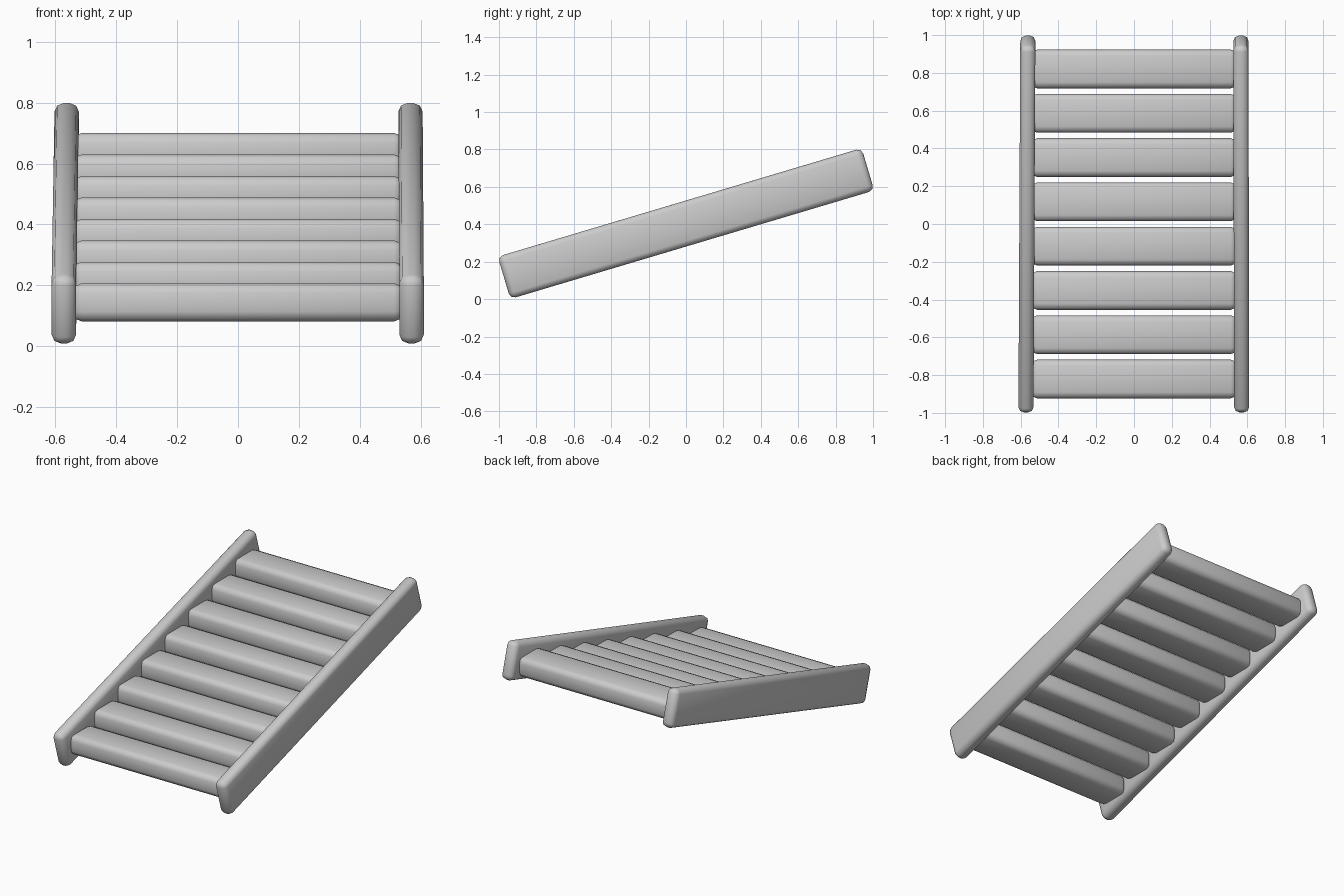
import bpy
import math

cube = bpy.data.objects.get("Cube")
if cube:
    bpy.data.objects.remove(cube, do_unlink=True)

grey = bpy.data.materials.new("plain_grey")
grey.use_nodes = True
COLOUR = (0.6, 0.6, 0.6, 1)
grey.diffuse_color = COLOUR
grey.node_tree.nodes["Principled BSDF"].inputs["Base Color"].default_value = COLOUR


def board(name, size, location, rotation, bevel):
    """Soft-edged box with smooth shading."""
    bpy.ops.mesh.primitive_cube_add(size=1, location=location, rotation=rotation)
    obj = bpy.context.object
    obj.name = name
    obj.scale = size
    bpy.ops.object.transform_apply(location=False, rotation=False, scale=True)
    mod = obj.modifiers.new("soft_edges", "BEVEL")
    mod.width = bevel
    mod.segments = 2
    mod.limit_method = "NONE"
    bpy.ops.object.modifier_apply(modifier=mod.name)
    obj.data.materials.append(grey)
    bpy.ops.object.shade_smooth()
    return obj


SLOPE = math.radians(16.6)

# Sloping side rails, the right one very slightly askew
board("left_rail", (0.08, 2.03, 0.236), (0.568, 0, 0.404), (SLOPE, 0, 0.002), 0.03)
board("right_rail", (0.08, 2.03, 0.236), (-0.567, 0, 0.404), (SLOPE, 0, -0.005), 0.03)

# Level slats stepping up between the rails
for i in range(8):
    step = i - 3.5
    board(f"slat_{i + 1}", (1.09, 0.205, 0.125),
          (0, step * 0.2345, 0.391 + step * 0.0705), (0, 0, 0), 0.032)
